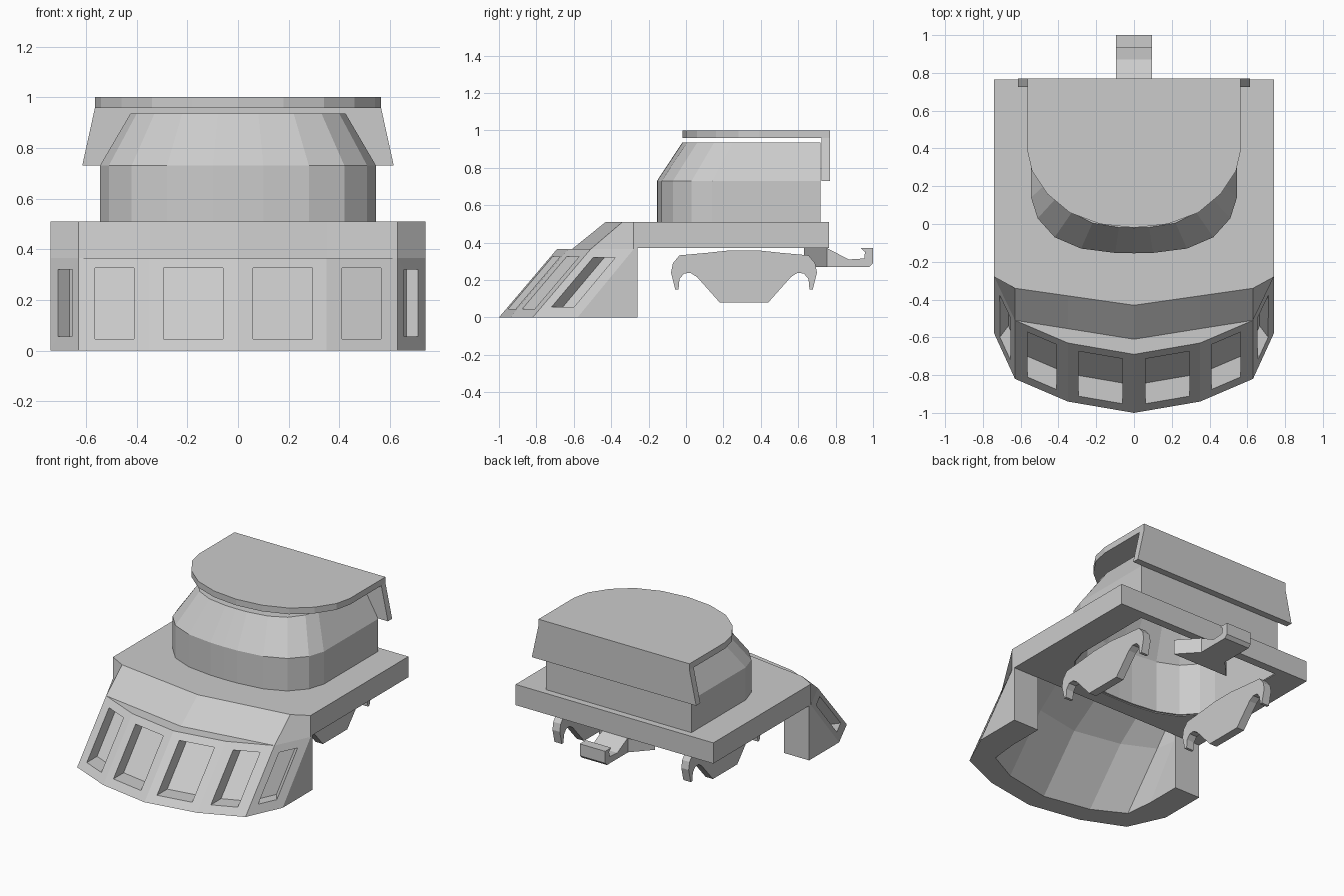
import bpy, bmesh

if "Cube" in bpy.data.objects:
    bpy.data.objects.remove(bpy.data.objects["Cube"])


def build(name, verts, faces):
    bm = bmesh.new()
    vs = [bm.verts.new(v) for v in verts]
    for f in faces:
        bm.faces.new([vs[i] for i in f])
    bmesh.ops.remove_doubles(bm, verts=bm.verts, dist=0.0005)
    bmesh.ops.recalc_face_normals(bm, faces=bm.faces)
    me = bpy.data.meshes.new(name)
    bm.to_mesh(me)
    bm.free()
    ob = bpy.data.objects.new(name, me)
    bpy.context.collection.objects.link(ob)
    return ob


def loft(name, rings, bottom=True):
    """Skin equal-length rings of 3D points, with caps."""
    n = len(rings[0])
    verts = [p for r in rings for p in r]
    faces = [(k * n + i, k * n + (i + 1) % n, (k + 1) * n + (i + 1) % n, (k + 1) * n + i)
             for k in range(len(rings) - 1) for i in range(n)]
    faces.append(tuple(range((len(rings) - 1) * n, len(rings) * n)))
    if bottom:
        faces.append(tuple(range(n)))
    return build(name, verts, faces)


def plan(half, z, sx=1.0):
    """Mirror a half outline (front to back) into a full ring at height z."""
    left = [(-x, y) for x, y in reversed(half) if x > 0]
    return [(x * sx, y, z) for x, y in half + left]


def cut(ob, cutter):
    cutter.hide_render = True
    m = ob.modifiers.new("cut", 'BOOLEAN')
    m.operation, m.solver, m.object = 'DIFFERENCE', 'EXACT', cutter
    apply(ob, m)
    bpy.data.objects.remove(cutter)


def apply(ob, m):
    bpy.context.view_layer.objects.active = ob
    bpy.ops.object.modifier_apply(modifier=m.name)


# Front skirt and sloped nose: closed shell, each row runs centre -> corner -> rear
XO, XI = (0, .35, .63, .74, .74), (0, .32, .53, .55, .55)
SKIRT_Y = (-1, -.94, -.82, -.58, -.26)
rows = [
    (XI, (-.86, -.80, -.69, -.50, -.26), 0),
    (XO, SKIRT_Y, 0),
    (XO, (-.69, -.63, -.51, -.28, -.26), .365),
    (XO, (-.61, -.554, -.51, -.28, -.26), .365),
    (XO, (-.43, -.38, -.34, -.28, -.26), .51),
    (XO, (-.26,) * 5, .51),
    (XI, (-.26,) * 5, .46),
    (XI, (-.38, -.35, -.31, -.27, -.26), .46),
    (XI, (-.57, -.51, -.41, -.275, -.26), .335),
]
verts, faces, R = [], [], len(rows)
for c in range(-4, 5):
    for xs, ys, z in rows:
        verts.append(((1 if c > 0 else -1) * xs[abs(c)], ys[abs(c)], z))
for c in range(8):
    for r in range(R):
        q = (r + 1) % R
        quad = (c * R + r, c * R + q, (c + 1) * R + q, (c + 1) * R + r)
        faces.append(quad)

# Rear end caps close the two side walls; coincident corners are merged first
bm = bmesh.new()
vs = [bm.verts.new(v) for v in verts]
for f in faces:
    bm.faces.new([vs[i] for i in f])
bmesh.ops.remove_doubles(bm, verts=bm.verts, dist=0.0005)
bmesh.ops.dissolve_degenerate(bm, edges=bm.edges, dist=0.0005)
bmesh.ops.holes_fill(bm, edges=[e for e in bm.edges if e.is_boundary], sides=0)
bmesh.ops.recalc_face_normals(bm, faces=bm.faces)
me = bpy.data.meshes.new("front_skirt")
bm.to_mesh(me)
bm.free()
skirt = bpy.data.objects.new("front_skirt", me)
bpy.context.collection.objects.link(skirt)


# Skirt panel recesses: slanted boxes that follow each facet
def face_y(x, z, i):
    t = (x - XO[i]) / (XO[i + 1] - XO[i])
    return SKIRT_Y[i] + t * (SKIRT_Y[i + 1] - SKIRT_Y[i]) + z * .84


windows = [(.06, .295, .045, .325, 0, 0, .11), (.41, .565, .045, .325, 1, 0, .11),
           (.655, .71, .055, .32, 2, -.045, .06)]
for s in (-1, 1):
    for x0, x1, z0, z1, i, dx, dy in windows:
        rings = []
        for k in (-.6, 1):
            rings.append([(s * (x + dx * k), face_y(x, z, i) + dy * k, z)
                          for x, z in ((x0, z0), (x1, z0), (x1, z1), (x0, z1))])
        cut(skirt, loft("recess_cutter", rings))

# Deck plate with an opening under the cab
CAB = [(0, -.155), (.1, -.153), (.28, -.13), (.42, -.07), (.51, .03), (.545, .14), (.545, .72)]
TOP = [(0, -.02), (.08, -.018), (.22, .005), (.33, .06), (.40, .15), (.425, .25), (.425, .72)]
deck_half = [(.74, -.26), (.74, .765)]
deck = loft("deck", [plan(deck_half, z) for z in (.37, .51)])
hole = [(x * .985, y * .985) for x, y in CAB]
cut(deck, loft("deck_cutter", [plan(hole, z) for z in (.3, .6)]))

# Hollow cab: straight lower wall and tapered upper wall
cab = loft("cab", [plan(CAB, .375), plan(CAB, .73), plan(TOP, .935)], bottom=False)
m = cab.modifiers.new("wall", 'SOLIDIFY')
m.thickness, m.offset = .015, -1
apply(cab, m)

# Roof slab and flared rear flap
ROOF = [(0, -.02), (.18, 0), (.34, .06), (.46, .16), (.54, .28), (.565, .39), (.565, .77)]
loft("roof", [plan(ROOF, z) for z in (.958, 1.0)])
loft("rear_flap", [[(-.615, y, .73), (.615, y, .73), (.565, y, .958), (-.565, y, .958)]
                   for y in (.725, .77)])

# Bogie side frames: half profile mirrored about y = 0.31
half = [(.13, .08), (.25, .215), (.285, .238), (.32, .235), (.345, .205), (.35, .15),
        (.368, .15), (.39, .24), (.38, .29), (.345, .332), (.2, .345), (.08, .358)]
prof = half + [(-d, z) for d, z in reversed(half)]
for s, side in ((-1, "left"), (1, "right")):
    loft("bogie_frame_" + side, [[(s * x, .31 + d, z) for d, z in prof] for x in (.455, .51)])

# Coupler hook with a flared mounting base
hook = [(.755, .27), (.98, .27), (1, .29), (1, .37), (.935, .37), (.957, .35),
        (.953, .315), (.87, .31), (.755, .37)]
loft("coupler_hook", [[(x, y, z) for y, z in hook] for x in (-.095, .095)])
loft("coupler_base", [[(-w, y, .27), (w, y, .27), (w, y, .37), (-w, y, .37)]
                      for w, y in ((.21, .63), (.095, .755))])
